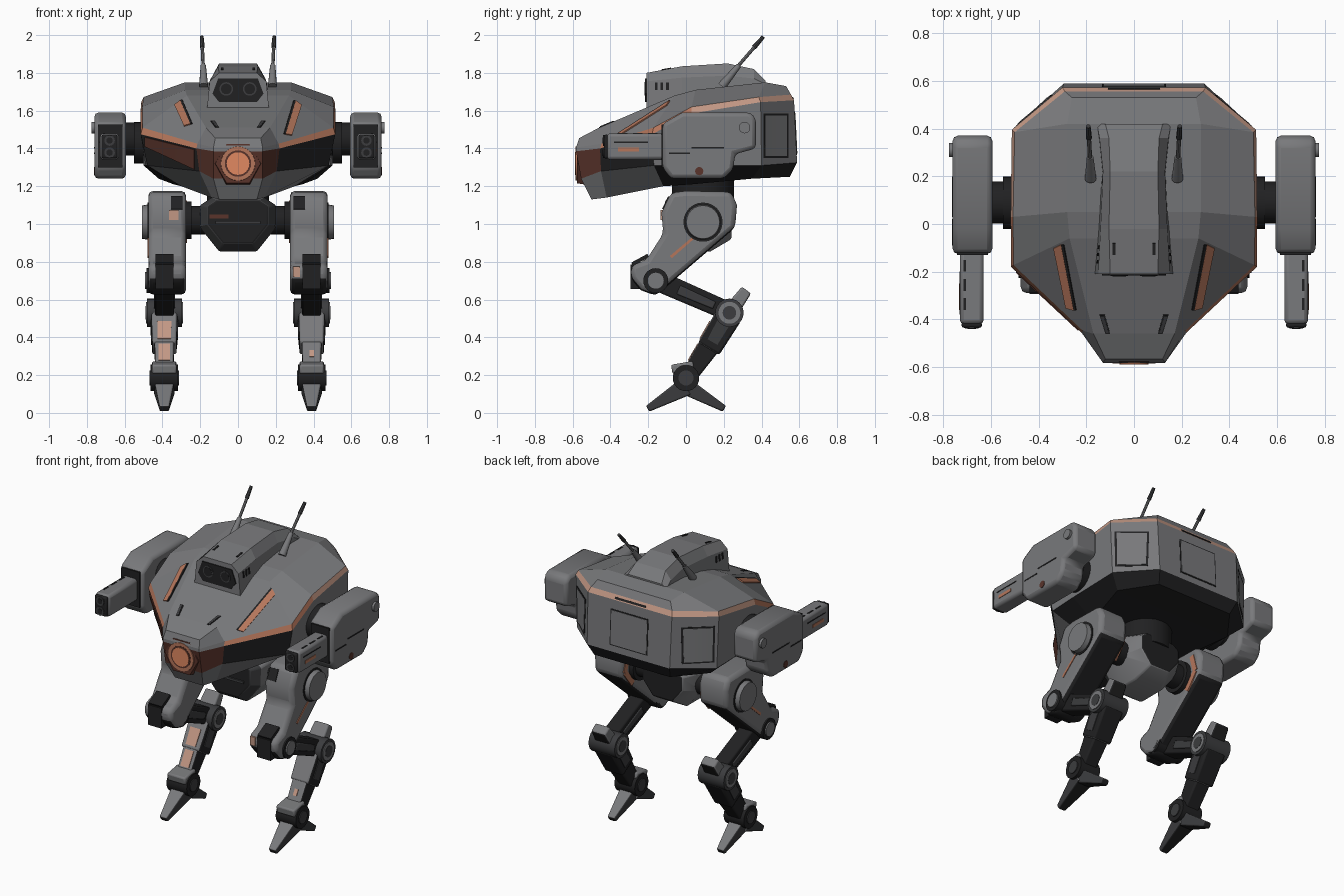
import bpy, bmesh, math
from mathutils import Vector
from mathutils.bvhtree import BVHTree

if "Cube" in bpy.data.objects:
    bpy.data.objects.remove(bpy.data.objects["Cube"])


def material(name, rgb):
    m = bpy.data.materials.new(name)
    m.diffuse_color = (*rgb, 1)
    m.use_nodes = True
    m.node_tree.nodes["Principled BSDF"].inputs["Base Color"].default_value = m.diffuse_color
    return m


GREY = material("armour grey", (0.19, 0.192, 0.2))
DARK = material("near black", (0.015, 0.015, 0.016))
METAL = material("gunmetal", (0.045, 0.046, 0.049))
COPPER = material("copper", (0.46, 0.18, 0.105))
PEACH = material("worn peach", (0.54, 0.31, 0.23))
RUST = material("rust brown", (0.10, 0.034, 0.024))
ORANGE = material("lens orange", (0.75, 0.25, 0.12))


def loft(name, rings, mats, rule=None, bevel=0.0, sym=False):
    """Skin a list of point rings; rule(face, level, segment) picks the material."""
    mats = mats if isinstance(mats, list) else [mats]
    bm = bmesh.new()
    vs = [[bm.verts.new(p) for p in r] for r in rings]
    n, made = len(vs[0]), []
    for l in range(len(vs) - 1):
        for i in range(n):
            j = (i + 1) % n
            made.append((bm.faces.new((vs[l][i], vs[l][j], vs[l + 1][j], vs[l + 1][i])), l, i))
    for l, r in ((-1, vs[0]), (99, vs[-1])):
        if sym:
            for i in range(n // 2 - 1):
                made.append((bm.faces.new((r[i], r[i + 1], r[n - 2 - i], r[n - 1 - i])), l, i))
        else:
            made.append((bm.faces.new(r), l, 0))
    bmesh.ops.recalc_face_normals(bm, faces=bm.faces)
    if rule:
        for f, l, i in made:
            f.material_index = rule(f, l, i)
    tree = BVHTree.FromBMesh(bm)
    me = bpy.data.meshes.new(name)
    bm.to_mesh(me)
    bm.free()
    for m in mats:
        me.materials.append(m)
    ob = bpy.data.objects.new(name, me)
    bpy.context.collection.objects.link(ob)
    if bevel:
        b = ob.modifiers.new("bevel", 'BEVEL')
        b.width, b.segments, b.limit_method, b.angle_limit = bevel, 2, 'ANGLE', math.radians(35)
    return tree


def prism(name, profile, x, w, mats, rule=None, bevel=0.01):
    """Side profile (y, z) extruded to width w about x."""
    return loft(name, [[(x + h, y, z) for y, z in profile] for h in (-w / 2, w / 2)], mats, rule, bevel)


def box(name, lo, hi, mat, bevel=0.0):
    prof = [(lo[1], lo[2]), (hi[1], lo[2]), (hi[1], hi[2]), (lo[1], hi[2])]
    prism(name, prof, (lo[0] + hi[0]) / 2, abs(hi[0] - lo[0]), mat, None, bevel)


def beam(name, x, p, q, t0, t1, w0, w1, mats, rule=None, bevel=0.01):
    """Tapered bar between two (y, z) points."""
    p, q = Vector(p), Vector(q)
    d = (q - p).normalized()
    nrm = Vector((-d.y, d.x))
    rings = [[(x + a * w / 2, c.x + nrm.x * b * t / 2, c.y + nrm.y * b * t / 2)
              for a, b in ((-1, -1), (1, -1), (1, 1), (-1, 1))] for c, t, w in ((p, t0, w0), (q, t1, w1))]
    loft(name, rings, mats, rule, bevel)


def cyl(name, p, q, r, mat, n=24, r2=None):
    p, q = Vector(p), Vector(q)
    d = (q - p).normalized()
    u = d.cross(Vector((0, 0, 1)))
    u = u.normalized() if u.length > 0.01 else Vector((1, 0, 0))
    v = u.cross(d)
    ang = [2 * math.pi * i / n for i in range(n)]
    loft(name, [[c + (u * math.cos(a) + v * math.sin(a)) * k for a in ang]
                for c, k in ((p, r), (q, r if r2 is None else r2))], mat)


def strip(name, tree, a0, a1, b0, b1, direction, mat, off=0.006, n=6):
    """Thin plate laid on a surface between two projected rails."""
    a0, a1, b0, b1, d = map(Vector, (a0, a1, b0, b1, direction))
    rings = []
    for i in range(n + 1):
        hits = [tree.ray_cast(s.lerp(e, i / n), d) for s, e in ((a0, a1), (b0, b1))]
        if hits[0][0] and hits[1][0]:
            (pa, na), (pb, nb) = [h[:2] for h in hits]
            rings.append([pa - na * 0.003, pa + na * off, pb + nb * off, pb - nb * 0.003])
    if len(rings) > 1:
        loft(name, rings, mat)


# Hull: stacked outlines, half given from nose to tail
levels = [
    [(.10, -.50, 1.13), (.14, -.42, 1.14), (.30, -.12, 1.20), (.34, .03, 1.21), (.42, .35, 1.24), (.27, .55, 1.25)],
    [(.13, -.555, 1.24), (.205, -.45, 1.28), (.48, -.17, 1.31), (.49, .03, 1.31), (.50, .40, 1.31), (.295, .588, 1.325)],
    [(.13, -.582, 1.385), (.22, -.455, 1.40), (.515, -.18, 1.475), (.517, .03, 1.585), (.512, .395, 1.645), (.30, .572, 1.655)],
    [(.13, -.582, 1.405), (.215, -.447, 1.425), (.505, -.172, 1.51), (.507, .03, 1.62), (.50, .385, 1.672), (.29, .556, 1.685)],
    [(.12, -.565, 1.455), (.17, -.46, 1.51), (.27, -.06, 1.68), (.28, .05, 1.71), (.28, .42, 1.75), (.26, .53, 1.73)],
]


def hull_rule(f, l, i):
    s = min(i, 10 - i) if i < 11 else 6
    if l == -1:
        return 1
    if l == 0:
        return 0 if s in (0, 1, 6) else 1
    if l == 1:
        return {0: 4, 6: 4, 1: 1}.get(s, 0)
    if l == 2:
        return {1: 2, 2: 2, 3: 3, 4: 3, 5: 3}.get(s, 0)
    return 0


hull = loft("hull", [r + [(-x, y, z) for x, y, z in reversed(r)] for r in levels],
            [GREY, DARK, COPPER, PEACH, RUST], hull_rule, 0, True)

# Nose sensor
cyl("nose_frame", (0, -.50, 1.32), (0, -.578, 1.32), .135, RUST, 6, .12)
cyl("nose_ring", (0, -.55, 1.32), (0, -.584, 1.32), .096, COPPER, 24, .09)
cyl("nose_groove", (0, -.56, 1.32), (0, -.5855, 1.32), .07, RUST)
cyl("nose_lens", (0, -.56, 1.32), (0, -.588, 1.32), .06, ORANGE)

# Cabin on the roof
cabin_rows = [(-.21, .165, .15, 1.755, .10, 1.80), (-.02, .155, .14, 1.775, .105, 1.835),
              (.22, .135, .13, 1.785, .10, 1.85), (.36, .15, .145, 1.77, .105, 1.82), (.42, .157, .155, 1.74, .12, 1.76)]
cabin = loft("cabin", [[(-wb, y, 1.6), (-ws, y, zs), (-wt, y, zt), (wt, y, zt), (ws, y, zs), (wb, y, 1.6)]
                       for y, wb, ws, zs, wt, zt in cabin_rows], GREY)
strip("windshield_low", cabin, (-.10, -3, 1.645), (-.135, -3, 1.69), (.10, -3, 1.645), (.135, -3, 1.69), (0, 1, 0), DARK)
strip("windshield", cabin, (-.135, -3, 1.69), (-.105, -3, 1.77), (.135, -3, 1.69), (.105, -3, 1.77), (0, 1, 0), DARK)

# Rear hatch, vent and cheek paint
strip("rear_hatch_gap", hull, (-.135, 3, 1.365), (.135, 3, 1.365), (-.135, 3, 1.595), (.135, 3, 1.595), (0, -1, 0), DARK, .002)
strip("rear_hatch", hull, (-.128, 3, 1.372), (.128, 3, 1.372), (-.128, 3, 1.588), (.128, 3, 1.588), (0, -1, 0), GREY, .004)
strip("rear_vent", hull, (-.11, 3, 1.66), (.11, 3, 1.66), (-.11, 3, 1.672), (.11, 3, 1.672), (0, -1, 0), DARK, .003)
strip("cheek_patch", hull, (-.49, -3, 1.46), (-.23, -3, 1.395), (-.49, -3, 1.41), (-.23, -3, 1.29), (0, 1, 0), RUST)

# Waist and pelvis
cyl("waist", (0, .09, 1.08), (0, .09, 1.27), .165, DARK)
pelvis = [(-.14, 1.14), (-.2, 1.1), (-.2, .98), (-.1, .855), (.1, .855), (.2, .98), (.2, 1.1), (.14, 1.14)]
loft("pelvis", [[(x * k, y, 1.07 + (z - 1.07) * k) for x, z in pelvis]
                for y, k in ((-.11, .8), (-.05, 1), (.13, 1), (.24, .7))],
     [GREY, METAL, DARK], lambda f, l, i: 2 if l in (-1, 99) else 1 if f.normal.y < -.3 else 0, .008)
box("pelvis_front_slat", (-.12, -.12, 1.0), (.12, -.1, 1.015), METAL)
box("pelvis_paint", (-.15, -.117, 1.03), (-.05, -.1, 1.05), RUST)

for s, side in ((-1, "left_"), (1, "right_")):
    # Roof decals and side panels
    strip(side + "roof_stripe", hull, (s * .303, -.085, 3), (s * .25, -.36, 3), (s * .335, -.10, 3), (s * .284, -.35, 3), (0, 0, -1), COPPER, .007)
    strip(side + "roof_stripe_gap", hull, (s * .293, -.085, 3), (s * .241, -.36, 3), (s * .303, -.085, 3), (s * .25, -.36, 3), (0, 0, -1), DARK, .006)
    strip(side + "roof_slit", hull, (s * .122, -.38, 3), (s * .10, -.46, 3), (s * .145, -.38, 3), (s * .12, -.46, 3), (0, 0, -1), DARK, .003)
    strip(side + "roof_slit_cover", hull, (s * .127, -.385, 3), (s * .106, -.455, 3), (s * .14, -.385, 3), (s * .117, -.455, 3), (0, 0, -1), METAL, .005)
    for nm, y0, y1, z0, z1, m, o in (("panel_gap", .41, .54, 1.35, 1.585, DARK, .002), ("panel", .418, .532, 1.36, 1.575, GREY, .004)):
        strip(side + nm, hull, (s * 3, y0, z0), (s * 3, y1, z0), (s * 3, y0, z1), (s * 3, y1, z1), (-s, 0, 0), m, o)
    for k in range(3):
        y = -.165 + k * .03
        strip(side + "cabin_vent", cabin, (s * 3, y, 1.71), (s * 3, y + .014, 1.71), (s * 3, y, 1.75), (s * 3, y + .014, 1.75), (-s, 0, 0), DARK, .004, 1)
    strip(side + "cabin_slot", cabin, (s * .078, -.13, 3), (s * .078, -.08, 3), (s * .09, -.13, 3), (s * .09, -.08, 3), (0, 0, -1), DARK, .004)
    cyl(side + "headlamp", (s * .062, -.2, 1.715), (s * .062, -.219, 1.715), .036, METAL)
    cyl(side + "headlamp_glass", (s * .062, -.2, 1.715), (s * .062, -.221, 1.715), .028, DARK)

    # Antenna
    cyl(side + "antenna_base", (s * .182, .19, 1.73), (s * .184, .28, 1.84), .024, GREY, 12, .014)
    cyl(side + "antenna_rod", (s * .184, .27, 1.83), (s * .191, .40, 1.98), .009, GREY, 8)
    cyl(side + "antenna_tip", (s * .189, .36, 1.935), (s * .192, .41, 1.992), .013, METAL, 8, .010)

    # Gun pod
    cyl(side + "pod_mount", (s * .45, .09, 1.45), (s * .62, .09, 1.45), .088, DARK)
    cyl(side + "pod_collar", (s * .50, .09, 1.43), (s * .55, .09, 1.43), .11, DARK)
    pod = [(-.125, 1.30), (-.08, 1.24), (.2, 1.24), (.25, 1.29), (.26, 1.37), (.37, 1.40),
           (.37, 1.56), (.34, 1.59), (-.02, 1.59), (-.125, 1.53)]
    prism(side + "gun_pod", pod, s * .677, .166, GREY, None, .022)
    box(side + "pod_face", (s * .612, -.13, 1.30), (s * .742, -.11, 1.528), DARK)
    for y0, y1, z in ((-.09, .02, 1.37), (.03, .2, 1.40)):
        box(side + "pod_seam", (s * .75, y0, z), (s * .762, y1, z + .008), DARK)
    cyl(side + "pod_knob", (s * .75, .31, 1.51), (s * .775, .31, 1.51), .03, GREY)
    cyl(side + "pod_light", (s * .75, .07, 1.28), (s * .763, .07, 1.28), .022, RUST, 12)
    box(side + "barrel", (s * .63, -.42, 1.34), (s * .73, -.1, 1.48), GREY, .018)
    box(side + "muzzle", (s * .637, -.435, 1.347), (s * .723, -.41, 1.473), DARK, .01)
    for z in (1.378, 1.442):
        cyl(side + "muzzle_ring", (s * .68, -.42, z), (s * .68, -.439, z), .028, METAL)
        cyl(side + "muzzle_bore", (s * .68, -.42, z), (s * .68, -.441, z), .017, DARK)
    box(side + "barrel_slot", (s * .72, -.36, 1.385), (s * .733, -.25, 1.405), COPPER)
    box(side + "barrel_gap", (s * .72, -.38, 1.43), (s * .732, -.2, 1.437), DARK)
    for y in (-.36, -.28, -.20):
        box(side + "barrel_vent", (s * .704, y, 1.47), (s * .714, y + .05, 1.482), DARK)

    # Hip and thigh
    x = s * .39
    cyl(side + "hip_axle", (s * .15, .09, 1.02), (s * .32, .09, 1.02), .075, DARK)
    cyl(side + "hip_collar", (s * .245, .09, 1.02), (s * .29, .09, 1.02), .1, DARK)
    thigh = [(-.08, 1.165), (.0, 1.175), (.24, 1.17), (.27, 1.1), (.26, .98), (.05, .80), (-.09, .68), (-.16, .62),
             (-.24, .65), (-.29, .71), (-.29, .78), (-.21, .81), (-.12, .95), (-.13, 1.06)]
    prism(side + "thigh", thigh, s * .375, .2, [GREY, DARK],
          lambda f, l, i: 1 if f.normal.z < -.5 else 0, .026)
    beam(side + "thigh_notch", s * .325, (-.122, 1.078), (-.09, 1.145), .01, .01, .06, .06, DARK, None, 0)
    cyl(side + "hip_gap", (s * .45, .09, 1.01), (s * .479, .09, 1.01), .104, DARK)
    cyl(side + "hip_disc", (s * .45, .09, 1.01), (s * .508, .09, 1.01), .098, GREY, 24, .088)
    beam(side + "thigh_streak", s * .474, (-.08, .825), (.06, .945), .016, .012, .01, .01, COPPER, None, 0)
    for p, q in (((.20, 1.12), (.23, 1.01)), ((.23, 1.01), (.15, .91))):
        beam(side + "inner_hip_paint", s * .276, p, q, .035, .035, .01, .01, COPPER, None, 0)
    cyl(side + "knee_gap", (s * .28, -.16, .70), (s * .484, -.16, .70), .066, DARK)
    cyl(side + "knee_cap", (s * .275, -.16, .70), (s * .492, -.16, .70), .045, GREY)
    box(side + "knee_slot", (x - .048, -.294, .655), (x + .048, -.2, .785), DARK)
    beam(side + "knee_slot_top", x, (-.285, .787), (-.20, .833), .02, .02, .096, .096, DARK, None, 0)

    # Upper shin
    beam(side + "upper_shin", x, (-.15, .70), (.24, .53), .11, .10, .10, .10, DARK)
    beam(side + "shin_guard", x, (-.04, .652), (.15, .569), .05, .04, .112, .112, METAL, None, .006)
    cyl(side + "hock_joint", (x - .093, .23, .53), (x + .093, .23, .53), .075, METAL)
    cyl(side + "hock_ring", (x - .098, .23, .53), (x + .098, .23, .53), .058, GREY)
    cyl(side + "hock_cap", (x - .1, .23, .53), (x + .1, .23, .53), .036, METAL)
    beam(side + "heel_spur", x, (.21, .50), (.32, .65), .09, .06, .12, .10, [GREY, DARK],
         lambda f, l, i: 1 if f.normal.y > .5 and f.normal.z < 0 else 0)

    # Lower shin
    front = lambda f, l, i: 1 if f.normal.y < -.4 else 0
    beam(side + "lower_shin", x, (.23, .52), (.12, .34), .14, .13, .14, .13, [DARK, GREY], front, .012)
    beam(side + "shin_side", x, (.20, .48), (.14, .375), .07, .06, .148, .14, METAL, None, 0)
    beam(side + "ankle_post", x, (.14, .38), (.0, .17), .12, .08, .105, .095, [DARK, GREY], front)
    if s < 0:
        beam(side + "shin_paint", x, (.128, .485), (.075, .392), .009, .009, .075, .07, PEACH, None, 0)
        beam(side + "ankle_paint", x, (.065, .366), (.013, .277), .009, .009, .06, .06, PEACH, None, 0)
        box("left_thigh_paint", (-.365, -.134, 1.02), (-.315, -.11, 1.075), PEACH)
    else:
        beam(side + "ankle_paint", x, (.045, .331), (.024, .295), .009, .009, .025, .025, PEACH, None, 0)
        box("right_thigh_paint", (.292, -.294, .72), (.328, -.27, .775), PEACH)

    # Foot
    cyl(side + "ankle_joint", (x - .072, 0, .185), (x + .072, 0, .185), .07, DARK)
    beam(side + "ankle_guard", x, (-.075, .23), (.04, .25), .05, .05, .13, .13, GREY)
    cyl(side + "ankle_cap", (x - .078, 0, .185), (x + .078, 0, .185), .04, METAL)
    toe = lambda f, l, i: 1 if f.normal.z < -.3 else 2 if abs(f.normal.x) > .7 else 0
    for nm, d, t in (("front_toe", -1, .10), ("rear_toe", 1, .09)):
        beam(side + nm, x, (0, .14), (d * .203, .022), t, .035, t + .01, .05, [GREY, DARK, METAL], toe, .008)

# Shading: smooth curves, flat armour plates
bpy.ops.object.select_all(action='SELECT')
bpy.context.view_layer.objects.active = bpy.data.objects["hull"]
bpy.ops.object.shade_smooth_by_angle(angle=math.radians(31))
for flat in ("hull", "cabin"):
    for poly in bpy.data.objects[flat].data.polygons:
        poly.use_smooth = False
